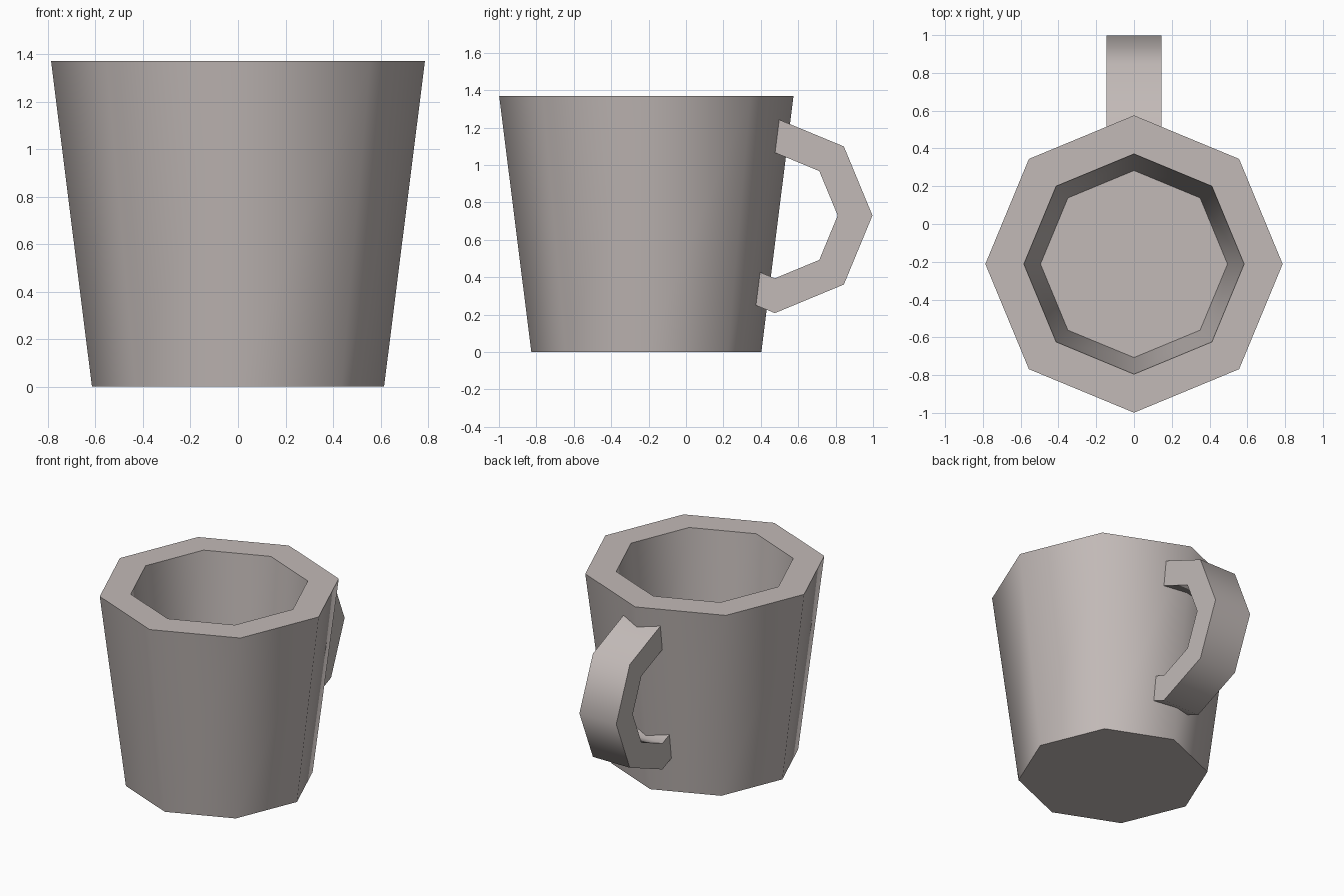
import bpy, bmesh, math

if "Cube" in bpy.data.objects:
    bpy.data.objects.remove(bpy.data.objects["Cube"])

clay = bpy.data.materials.new("warm grey clay")
clay.diffuse_color = (0.54, 0.49, 0.475, 1)
clay.use_nodes = True
clay.node_tree.nodes["Principled BSDF"].inputs["Base Color"].default_value = clay.diffuse_color


def finish(name, bm):
    bmesh.ops.recalc_face_normals(bm, faces=bm.faces)
    me = bpy.data.meshes.new(name)
    bm.to_mesh(me)
    bm.free()
    me.materials.append(clay)
    ob = bpy.data.objects.new(name, me)
    bpy.context.collection.objects.link(ob)
    bpy.ops.object.select_all(action='DESELECT')
    ob.select_set(True)
    bpy.context.view_layer.objects.active = ob
    bpy.ops.object.shade_smooth_by_angle(angle=math.radians(60))
    return ob


SIDES, CY = 8, -0.212

# Cup body: tapered octagonal shell from outer base, over the rim, to inner floor
bm = bmesh.new()
rings = []
for r, z in [(0.615, 0), (0.787, 1.37), (0.583, 1.37), (0.495, 0.4)]:
    rings.append([bm.verts.new((r * math.cos(i * math.tau / SIDES),
                                CY + r * math.sin(i * math.tau / SIDES), z))
                  for i in range(SIDES)])
for a, b in zip(rings, rings[1:]):
    for i in range(SIDES):
        j = (i + 1) % SIDES
        bm.faces.new((a[i], a[j], b[j], b[i]))
bm.faces.new(rings[0])
bm.faces.new(rings[-1])
finish("cup_body", bm)

# Handle: part of an octagonal ring, its lower end cut to sit in the cup wall
HY, HZ, HALF = 0.475, 0.73, 0.146


def arc(r, end):
    pts = [(HY + r * math.cos(math.radians(a)), HZ + r * math.sin(math.radians(a)))
           for a in (90, 45, 0, -45, -90)]
    return pts + [end]


outer = arc(0.522, (0.365, 0.253))
inner = arc(0.336, (0.385, 0.431))
bm = bmesh.new()
sections = []
for (oy, oz), (iy, iz) in zip(outer, inner):
    sections.append([bm.verts.new(p) for p in (
        (-HALF, oy, oz), (HALF, oy, oz), (HALF, iy, iz), (-HALF, iy, iz))])
for a, b in zip(sections, sections[1:]):
    for i in range(4):
        j = (i + 1) % 4
        bm.faces.new((a[i], a[j], b[j], b[i]))
bm.faces.new(sections[0])
bm.faces.new(sections[-1])
finish("handle", bm)
